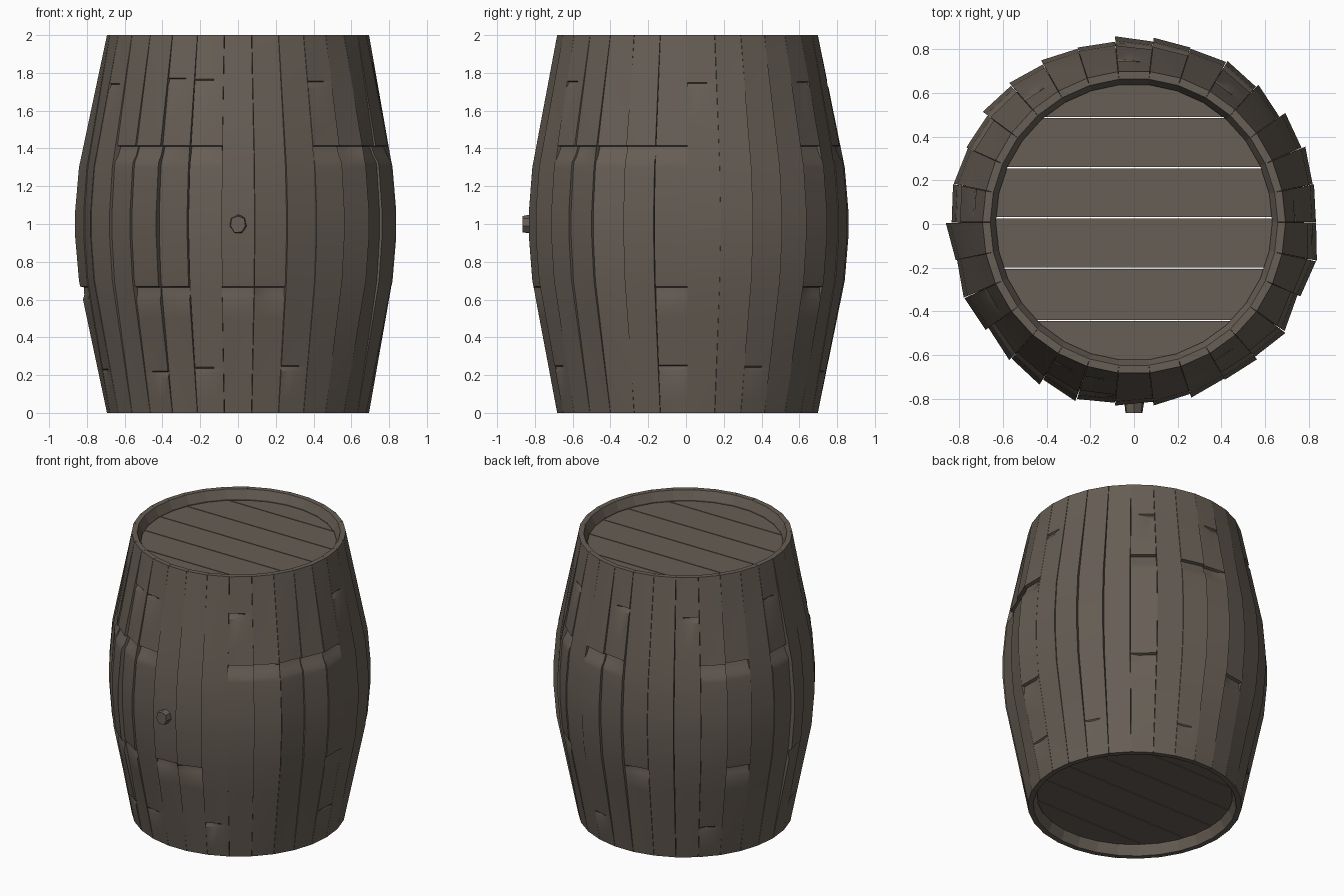
import bpy, bmesh, math, random
from mathutils import Vector

if "Cube" in bpy.data.objects:
    bpy.data.objects.remove(bpy.data.objects["Cube"], do_unlink=True)
random.seed(7)

COUNT = 30
STEP = 2 * math.pi / COUNT
CENTRE_Y = 0.008
PROFILE = [(0, 0.69), (0.7, 0.822), (0.93, 0.84), (1.07, 0.84), (1.3, 0.822), (2, 0.69)]
COLUMNS = (-1, -0.35, 0.35, 1)

wood = bpy.data.materials.new("weathered wood")
wood.use_nodes = True
colour = (0.135, 0.112, 0.09, 1)
wood.diffuse_color = colour
wood.node_tree.nodes["Principled BSDF"].inputs["Base Color"].default_value = colour


def finish(name, bm):
    """Turn a bmesh into a smooth-shaded wooden object."""
    bmesh.ops.recalc_face_normals(bm, faces=bm.faces)
    mesh = bpy.data.meshes.new(name)
    bm.to_mesh(mesh)
    bm.free()
    mesh.materials.append(wood)
    obj = bpy.data.objects.new(name, mesh)
    bpy.context.collection.objects.link(obj)
    bpy.ops.object.select_all(action="DESELECT")
    obj.select_set(True)
    bpy.context.view_layer.objects.active = obj
    bpy.ops.object.shade_smooth_by_angle(angle=math.radians(30))
    return obj


def radius(z):
    for (z0, r0), (z1, r1) in zip(PROFILE, PROFILE[1:]):
        if z <= z1:
            return r0 + (r1 - r0) * (z - z0) / (z1 - z0)
    return PROFILE[-1][1]


def stave(index, notches):
    """One bowed plank; a notch is (bottom, top, depth, columns it cuts)."""
    angle = index * STEP - math.pi / 2
    out = Vector((math.cos(angle), math.sin(angle), 0))
    side = Vector((-out.y, out.x, 0))
    tilt = random.choice((-1, 1, 1)) * random.uniform(0.004, 0.016)
    lift = random.uniform(-0.01, 0.006)
    rows = [(z, 0, ()) for z in (0, 0.06, 0.35, 0.5, 0.82, 0.93, 1.07, 1.2, 1.52, 1.94, 2)]
    rows += [(z, 0, ()) for z in (0.7, 1.3)]
    for low, high, depth, cut in notches:
        rows += [(low, 0, ()), (low + 0.35 * (high - low), depth * 0.6, cut),
                 (high - 0.006, depth, cut), (high, 0, ())]
    bm = bmesh.new()
    loops = []
    for z, depth, cut in sorted(rows, key=lambda row: row[0]):
        r = radius(z)
        bulge = (r - 0.69) / 0.15
        half = r * math.tan(STEP / 2) * 0.985
        ring = []
        for c, u in enumerate(COLUMNS):
            push = bulge * (lift + tilt * u) - (depth if c in cut else 0)
            ring.append(bm.verts.new(out * (r + push) + side * half * u
                                     + Vector((0, CENTRE_Y, z))))
        # the inner edge is chamfered at both ends to form the rim
        inner = r - (0.035 if z in (0, 2) else 0.072)
        for u in (1, -1):
            ring.append(bm.verts.new(out * inner + side * inner * math.tan(STEP / 2) * u
                                     + Vector((0, CENTRE_Y, z))))
        loops.append(ring)
    for a, b in zip(loops, loops[1:]):
        for k in range(len(a)):
            n = (k + 1) % len(a)
            bm.faces.new((a[k], a[n], b[n], b[k]))
    bm.faces.new(loops[0])
    bm.faces.new(loops[-1])
    finish(f"stave_{index + 1}", bm)


# Staves, with worn hoop grooves and small chips
UPPER_WORN = {3, 4, 5, 6, 7, 12, 14, 15, 19, 20, 22, 26, 27, 28, 29}
LOWER_WORN = {0, 1, 7, 12, 16, 20, 23, 27, 28}
TOP_CHIPS = {3, 8, 12, 15, 18, 22, 25, 28, 29}
FOOT_CHIPS = {2, 7, 10, 14, 19, 24, 27, 29}
SIDES = ((0, 1), (1, 2), (2, 3), (1,))

for i in range(COUNT):
    cuts = []
    if i in UPPER_WORN:
        cuts.append((1.33, 1.415, 0.024, random.choice(((0, 1, 2, 3), (0, 1, 2, 3), (0, 1, 2)))))
    if i in LOWER_WORN:
        cuts.append((0.6, 0.67, 0.02, random.choice(((0, 1, 2, 3), (0, 1, 2), (1, 2, 3)))))
    if i in TOP_CHIPS:
        z = random.uniform(1.7, 1.74)
        cuts.append((z, z + 0.035, 0.014, random.choice(SIDES)))
    if i in FOOT_CHIPS:
        z = random.uniform(0.18, 0.26)
        cuts.append((z, z + 0.03, 0.012, random.choice(SIDES)))
    stave(i, cuts)


def lid(name, bottom, top):
    """Round lid made of straight planks separated by narrow slits."""
    size, gap = 0.645, 0.003
    seams = [-size, -0.45, -0.21, 0.02, 0.25, 0.48, size]
    bm = bmesh.new()
    for low, high in zip(seams, seams[1:]):
        y0 = low + gap
        y1 = high - gap
        steps = [y0 + (y1 - y0) * k / 8 for k in range(9)]
        right = [(math.sqrt(size ** 2 - y * y), y) for y in steps]
        outline = right + [(-x, y) for x, y in reversed(right)]
        face = bm.faces.new([bm.verts.new((x, y + CENTRE_Y, bottom)) for x, y in outline])
        grown = bmesh.ops.extrude_face_region(bm, geom=[face])["geom"]
        bmesh.ops.translate(bm, vec=(0, 0, top - bottom),
                            verts=[g for g in grown if isinstance(g, bmesh.types.BMVert)])
    finish(name, bm)


lid("top_lid", 1.89, 1.93)
lid("bottom_lid", 0.07, 0.11)

# Whittled bung plugging the front hole
bm = bmesh.new()
bmesh.ops.create_cone(bm, cap_ends=True, segments=7, radius1=0.056, radius2=0.046, depth=0.1)
for v in bm.verts:
    v.co.x *= random.uniform(0.85, 1.0)
    v.co.y *= random.uniform(0.9, 1.1)
bung = finish("bung", bm)
bung.rotation_euler.x = math.pi / 2
bung.location = (0, -0.815, 1.0)
